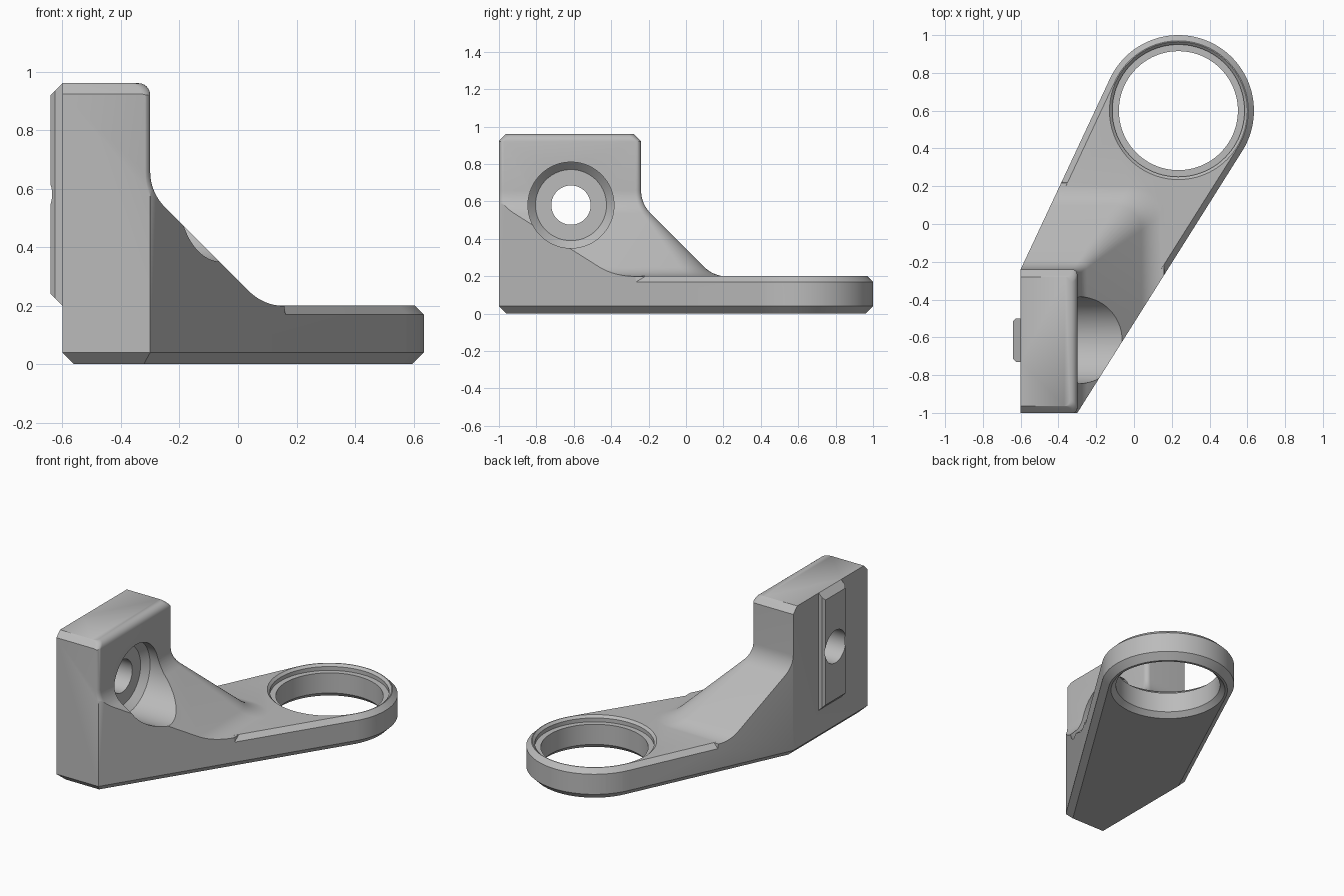
import bpy, bmesh
from math import sin, cos, pi, atan2, acos, hypot, radians
from mathutils import Vector

if "Cube" in bpy.data.objects:
    bpy.data.objects.remove(bpy.data.objects["Cube"])

grey = bpy.data.materials.new("plain grey")
grey.use_nodes = True
grey.diffuse_color = (0.5, 0.5, 0.5, 1)
grey.node_tree.nodes["Principled BSDF"].inputs["Base Color"].default_value = grey.diffuse_color


def loft(name, rings):
    """Closed solid through a list of rings with equal point counts."""
    bm = bmesh.new()
    loops = [[bm.verts.new(p) for p in ring] for ring in rings]
    n = len(loops[0])
    for a, b in zip(loops, loops[1:]):
        for i in range(n):
            j = (i + 1) % n
            bm.faces.new((a[i], a[j], b[j], b[i]))
    bm.faces.new(loops[0])
    bm.faces.new(loops[-1])
    bmesh.ops.recalc_face_normals(bm, faces=bm.faces)
    mesh = bpy.data.meshes.new(name)
    bm.to_mesh(mesh)
    bm.free()
    mesh.materials.append(grey)
    ob = bpy.data.objects.new(name, mesh)
    bpy.context.collection.objects.link(ob)
    return ob


def combine(body, tool, operation):
    """Apply a boolean and discard its tool."""
    mod = body.modifiers.new(operation, "BOOLEAN")
    mod.operation, mod.object, mod.solver = operation, tool, "EXACT"
    bpy.context.view_layer.objects.active = body
    bpy.ops.object.modifier_apply(modifier=mod.name)
    bpy.data.objects.remove(tool)


def lathe(name, profile, place, n=96):
    """Turned solid; place maps (along, u, v) to a point."""
    return loft(name, [[place(h, r * cos(2 * pi * i / n), r * sin(2 * pi * i / n))
                        for i in range(n)] for h, r in profile])


# Plan outline: post foot joined to the ring by tangent lines
CX, CY, RING = 0.235, 0.6, 0.4


def tangent(x, y, side):
    dx, dy = x - CX, y - CY
    return atan2(dy, dx) + side * acos(RING / hypot(dx, dy))


start = tangent(-0.3, -1, 1)
end = tangent(-0.6, -0.24, -1) % (2 * pi)
sweep = (end - start) % (2 * pi)
ARC = 64
plan = [Vector((-0.6, -0.24)), Vector((-0.6, -1)), Vector((-0.3, -1))]
plan += [Vector((CX + RING * cos(start + sweep * i / ARC),
                 CY + RING * sin(start + sweep * i / ARC))) for i in range(ARC + 1)]


def outline(z, inset):
    ring = []
    for i, p in enumerate(plan):
        a = (p - plan[i - 1]).normalized()
        b = (plan[(i + 1) % len(plan)] - p).normalized()
        na, nb = Vector((-a.y, a.x)), Vector((-b.y, b.x))
        q = p + (na + nb) * inset / (1 + na.dot(nb))
        ring.append((q.x, q.y, z))
    return ring


# Post section with rounded right-hand corners
def section(z, ox, oy, front=-1.003, r=0.03):
    x, y = -0.3 + ox, -0.24 + oy
    ring = [(-0.8, y, z), (-0.8, front, z)]
    for cy, first in ((front + r, -pi / 2), (y - r, 0)):
        for i in range(9):
            a = first + pi / 2 * i / 8
            ring.append((x - r + r * cos(a), cy + r * sin(a), z))
    return ring


# Post flares into a gusset with a 45 degree slope and fillets
R, STEPS = 0.17, 8
T = R * 0.414
flare = []
for i in range(STEPS + 1):
    a = pi / 4 * i / STEPS
    flare.append((0.587 + T - R * sin(a), R * (1 - cos(a))))
for i in range(STEPS + 1):
    a = pi / 4 * (1 - i / STEPS)
    flare.append((0.199 + R - R * cos(a), 0.388 + T - R * sin(a)))
flare.append((-0.05, 0.49))
rings = []
for i in range(7):
    a = pi / 2 * (1 - i / 6)
    drop = 0.04 * (1 - sin(a))
    rings.append(section(0.96 - drop, -0.04 * (1 - cos(a)), drop - 0.04, -0.963 - drop))
rings += [section(z, o, o, r=0.03 + 0.3 * o) for z, o in flare]
bracket = loft("bracket", rings)

# Arm with a chamfered upper rim, trimmed to the plan
arm = loft("arm", [outline(-0.06, -0.23), outline(0.2, 0.03)])
combine(bracket, arm, "UNION")
trim = loft("trim", [outline(0, 0.04), outline(0.04, 0), outline(1.1, 0)])
combine(bracket, trim, "INTERSECT")

# Locating rail on the back of the post
MID = -0.615
rail = loft("rail", [[(x, MID - w, lo), (x, MID + w, lo), (x, MID + w, hi), (x, MID - w, hi)]
                     for x, w, lo, hi in ((-0.57, 0.115, 0.23, 0.93), (-0.6, 0.115, 0.2, 0.96),
                                          (-0.625, 0.115, 0.225, 0.935), (-0.64, 0.1, 0.24, 0.92))])
combine(bracket, rail, "UNION")

# Ring bore with a stepped seat and chamfers
bore = lathe("bore", [(-0.02, 0.365), (0.03, 0.315), (0.16, 0.315), (0.16, 0.35),
                      (0.185, 0.35), (0.22, 0.385)],
             lambda h, u, v: (CX + u, CY + v, h))
combine(bracket, bore, "DIFFERENCE")

# Bolt hole and counterbore through the post
bolt = lathe("bolt_hole", [(-0.8, 0.105), (-0.4, 0.105), (-0.4, 0.19), (-0.36, 0.23), (0.6, 0.23)],
             lambda h, u, v: (h, MID + u, 0.58 + v))
combine(bracket, bolt, "DIFFERENCE")

bpy.ops.object.select_all(action="DESELECT")
bracket.select_set(True)
bpy.context.view_layer.objects.active = bracket
bpy.ops.object.shade_smooth_by_angle(angle=radians(30))
